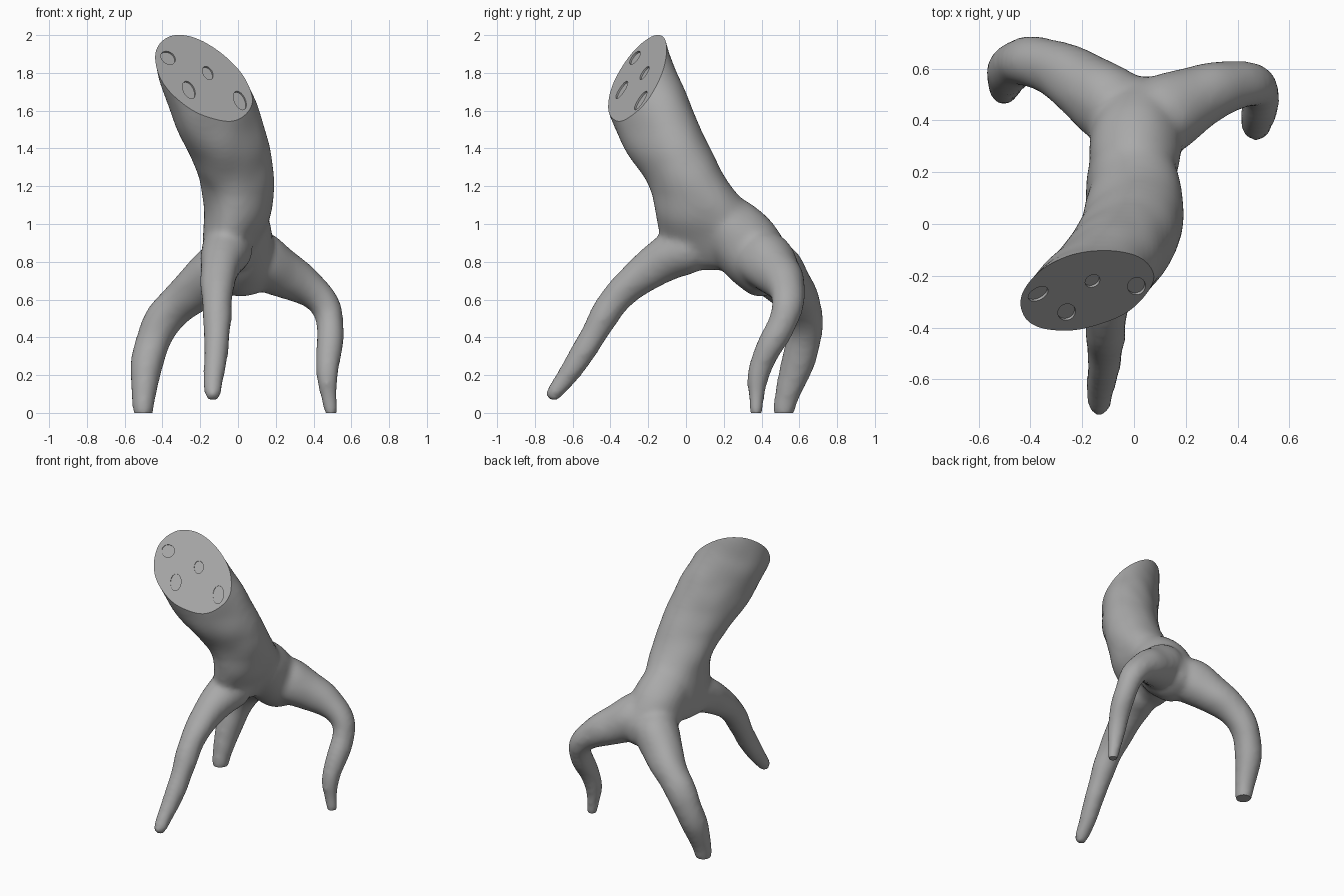
import bpy, bmesh, math
from mathutils import Vector, noise

if "Cube" in bpy.data.objects:
    bpy.data.objects.remove(bpy.data.objects["Cube"])

wood = bpy.data.materials.new("grey wood")
wood.use_nodes = True
wood.diffuse_color = (0.4, 0.4, 0.4, 1)
wood.node_tree.nodes["Principled BSDF"].inputs["Base Color"].default_value = (0.4, 0.4, 0.4, 1)

SIDES = 12


def skin(bm, loops):
    """Bridge a list of vertex rings into a closed tube."""
    for a, b in zip(loops, loops[1:]):
        for k in range(SIDES):
            n = (k + 1) % SIDES
            bm.faces.new((a[k], a[n], b[n], b[k]))
    bm.faces.new(loops[0][::-1])
    bm.faces.new(loops[-1])


def ring(bm, center, across, up):
    angles = [math.tau * k / SIDES for k in range(SIDES)]
    return [bm.verts.new(center + across * math.cos(a) + up * math.sin(a)) for a in angles]


def stack(bm, rings):
    """Level rings (x, y, z, radius_x, radius_y, skew); skew slides the back towards +x."""
    skin(bm, [ring(bm, Vector((x, y, z)), Vector((rx, 0, 0)), Vector((-skew * ry, -ry, 0)))
              for x, y, z, rx, ry, skew in rings])


def tube(bm, path):
    """Round rings (x, y, z, radius) square to the path."""
    pts = [Vector(p[:3]) for p in path]
    loops = []
    for i, p in enumerate(path):
        tangent = (pts[min(i + 1, len(pts) - 1)] - pts[max(i - 1, 0)]).normalized()
        side = (Vector((1, 0, 0)) - tangent * tangent.x).normalized()
        loops.append(ring(bm, pts[i], side * p[3], tangent.cross(side) * p[3]))
    skin(bm, loops)


bm = bmesh.new()

# Leaning trunk, overlong at the top so it can be cut, narrowing to a keel below
stack(bm, [(-.45, -.45, 2.35, .2, .21, .3), (-.265, -.325, 2.0, .205, .215, .35),
           (-.2, -.26, 1.8, .225, .225, .4), (-.105, -.175, 1.55, .235, .24, .4),
           (-.035, -.075, 1.35, .22, .235, .25), (.005, .03, 1.2, .2, .22, .1),
           (0, .105, 1.05, .19, .275, 0), (-.025, .17, .92, .165, .32, .1),
           (-.05, .18, .82, .135, .3, .2), (-.06, .17, .75, .09, .22, .3)])

# Hub where the back roots divide
tube(bm, [(0, .12, 1.1, .14), (0, .25, .96, .19), (.01, .37, .83, .195),
          (.04, .44, .72, .165), (.05, .47, .63, .1)])

# Front root
tube(bm, [(-.03, .1, .91, .16), (-.08, -.08, .835, .13), (-.11, -.28, .71, .097), (-.11, -.41, .56, .082),
          (-.11, -.51, .38, .072), (-.125, -.62, .2, .058), (-.135, -.685, .12, .052), (-.135, -.73, .07, .042)])

# Left back root
tube(bm, [(.02, .36, .87, .18), (.18, .46, .77, .15), (.33, .53, .685, .113), (.45, .55, .605, .093),
          (.495, .53, .5, .08), (.485, .44, .35, .073), (.465, .375, .2, .066), (.485, .37, .05, .042),
          (.495, .37, -.03, .036)])

# Right back root
tube(bm, [(0, .4, .83, .18), (-.16, .51, .71, .145), (-.29, .605, .605, .115), (-.4, .635, .5, .105),
          (-.46, .625, .37, .098), (-.49, .575, .21, .086), (-.5, .52, .05, .064), (-.5, .51, -.04, .056)])

bmesh.ops.recalc_face_normals(bm, faces=bm.faces)
mesh = bpy.data.meshes.new("root_stump")
bm.to_mesh(mesh)
bm.free()
stump = bpy.data.objects.new("root_stump", mesh)
bpy.context.collection.objects.link(stump)
mesh.materials.append(wood)
bpy.context.view_layer.objects.active = stump
stump.select_set(True)

# Merge everything into one flowing skin
stump.modifiers.new("round", "SUBSURF").levels = 2
remesh = stump.modifiers.new("merge", "REMESH")
remesh.mode = "VOXEL"
remesh.voxel_size = 0.018
soften = stump.modifiers.new("soften", "SMOOTH")
soften.factor = 0.5
soften.iterations = 10
for m in list(stump.modifiers):
    bpy.ops.object.modifier_apply(modifier=m.name)

# Uneven bark, then the slanted saw cut and level root tips
bm = bmesh.new()
bm.from_mesh(stump.data)
bm.normal_update()
for v, n in [(v, v.normal.copy()) for v in bm.verts]:
    v.co += n * 0.008 * noise.noise(v.co * 6)
cut_point = Vector((0, 0, 1.98))
cut_normal = Vector((.7, -1.33, 1)).normalized()
for point, normal in ((cut_point, cut_normal), (Vector((0, 0, 2)), Vector((0, 0, 1))),
                      (Vector((0, 0, 0)), Vector((0, 0, -1)))):
    res = bmesh.ops.bisect_plane(bm, geom=bm.verts[:] + bm.edges[:] + bm.faces[:],
                                 plane_co=point, plane_no=normal, clear_outer=True)
    rim = [e for e in res["geom_cut"] if isinstance(e, bmesh.types.BMEdge)]
    if rim:
        bmesh.ops.holes_fill(bm, edges=rim, sides=0)
bm.to_mesh(stump.data)
bm.free()


# Shallow knots and hollows in the cut face: (x, y, radius, stretch)
for x, y, radius, stretch in ((-.37, -.27, .042, 1), (-.26, -.34, .035, 1.6),
                              (.01, -.24, .035, 1.7), (-.16, -.22, .03, 1.4)):
    z = cut_point.z - (cut_normal.x * x + cut_normal.y * y) / cut_normal.z
    bpy.ops.mesh.primitive_cylinder_add(vertices=20, radius=radius, depth=0.02, location=(x, y, z),
                                        rotation=cut_normal.to_track_quat("Z", "Y").to_euler())
    knot = bpy.context.object
    knot.name = "knot_cutter"
    knot.scale.y = stretch
    knot.hide_render = True
    bpy.context.view_layer.objects.active = stump
    carve = stump.modifiers.new("knot", "BOOLEAN")
    carve.operation = "DIFFERENCE"
    carve.object = knot
    bpy.ops.object.modifier_apply(modifier=carve.name)
    bpy.data.objects.remove(knot)

bpy.ops.object.select_all(action="DESELECT")
stump.select_set(True)
bpy.context.view_layer.objects.active = stump
bpy.ops.object.shade_smooth_by_angle(angle=math.radians(35))
